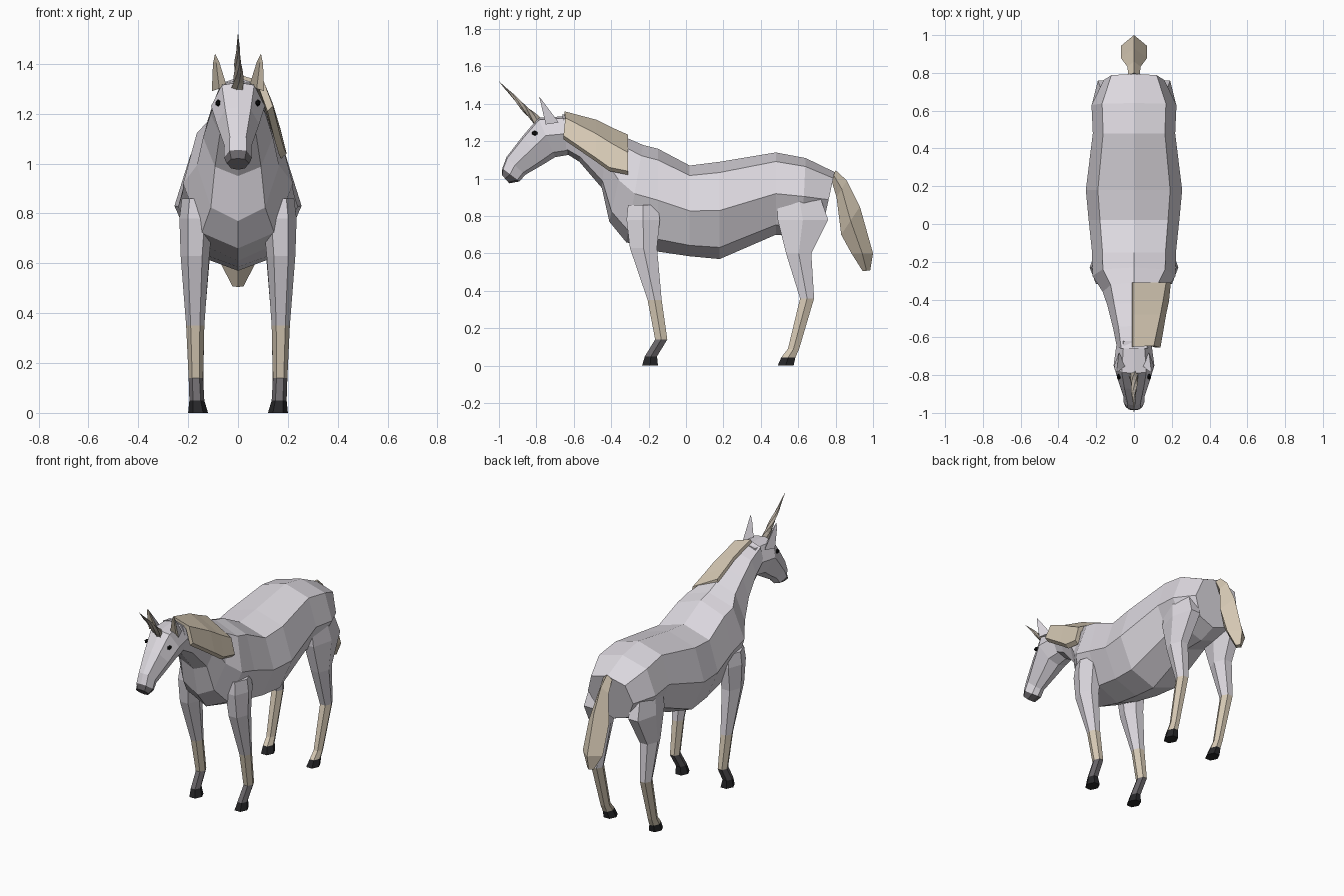
import bpy, bmesh, math
from mathutils import Vector

if "Cube" in bpy.data.objects:
    bpy.data.objects.remove(bpy.data.objects["Cube"])


def material(name, rgb):
    m = bpy.data.materials.new(name)
    m.diffuse_color = (*rgb, 1)
    m.use_nodes = True
    m.node_tree.nodes["Principled BSDF"].inputs["Base Color"].default_value = m.diffuse_color
    return m


COAT = material("pale lavender coat", (0.72, 0.69, 0.74))
HAIR = material("beige hair", (0.69, 0.60, 0.47))
GREY = material("dark grey skin", (0.15, 0.14, 0.15))
HOOF = material("black hoof", (0.02, 0.02, 0.022))
EYE = material("black eye", (0.004, 0.004, 0.004))
HORN = material("horn brown", (0.42, 0.37, 0.31))


def finish(name, bm, mats):
    bmesh.ops.recalc_face_normals(bm, faces=bm.faces)
    me = bpy.data.meshes.new(name)
    bm.to_mesh(me)
    bm.free()
    for m in mats:
        me.materials.append(m)
    ob = bpy.data.objects.new(name, me)
    bpy.context.collection.objects.link(ob)
    return ob


def loft(name, rings, mats, seg_mat=None):
    """Skin a list of closed rings; seg_mat gives a material index per segment."""
    bm = bmesh.new()
    vs = [[bm.verts.new(p) for p in r] for r in rings]
    n = len(rings[0])
    for i in range(len(vs) - 1):
        for k in range(n):
            a, b = vs[i], vs[i + 1]
            f = bm.faces.new((a[k], a[(k + 1) % n], b[(k + 1) % n], b[k]))
            f.material_index = seg_mat[i] if seg_mat else 0
    bm.faces.new(vs[0]).material_index = seg_mat[0] if seg_mat else 0
    bm.faces.new(vs[-1]).material_index = seg_mat[-1] if seg_mat else 0
    return finish(name, bm, mats)


def ring(sec, shape):
    """Symmetric section between a top and a bottom point; shape = (fraction, width)."""
    yt, zt, yb, zb, w = sec
    half = [(s * w, yt + (yb - yt) * t, zt + (zb - zt) * t) for t, s in shape]
    return half + [(-x, y, z) for x, y, z in reversed(half) if x > 0]


# Torso and neck: top y, z, bottom y, z, half width
body_shape = [(0, 0), (.11, .75), (.5, 1), (.88, .66), (1, 0)]
torso = [(.795, 1.035, .73, .74, .16), (.64, 1.11, .62, .70, .225),
         (.48, 1.14, .48, .70, .218), (.18, 1.09, .18, .57, .255),
         (.02, 1.07, .02, .585, .24), (-.15, 1.16, -.15, .61, .222),
         (-.23, 1.18, -.32, .66, .22), (-.31, 1.215, -.41, .77, .165),
         (-.42, 1.26, -.45, .95, .14), (-.54, 1.31, -.57, 1.09, .11),
         (-.66, 1.345, -.65, 1.14, .09)]
loft("body", [ring(s, body_shape) for s in torso], [COAT])

# Head with a dark muzzle
head_shape = [(0, 0), (.05, .6), (.45, 1), (.88, .6), (1, 0)]
head = [(-.62, 1.335, -.61, 1.13, .09), (-.79, 1.325, -.70, 1.115, .108),
        (-.875, 1.225, -.765, 1.075, .085), (-.96, 1.115, -.86, 1.02, .055),
        (-.982, 1.055, -.89, .985, .056), (-.985, 1.02, -.945, .975, .045)]
loft("head", [ring(s, head_shape) for s in head], [COAT, GREY], [0, 0, 0, 0, 1])

# Tail
tail = [(.80, 1.045, .775, 1.0, .03), (.86, .99, .805, .90, .035),
        (.93, .85, .83, .70, .07), (1.0, .60, .885, .60, .07),
        (.985, .51, .945, .505, .022)]
loft("tail", [ring(s, [(0, 0), (.5, 1), (1, 0)]) for s in tail], [HAIR])

# Legs: z, front y, back y, inner x, outer x
front = [(.86, -.31, -.15, .10, .225), (.78, -.318, -.14, .10, .235),
         (.63, -.30, -.155, .115, .23), (.35, -.205, -.13, .135, .208),
         (.14, -.165, -.10, .14, .198), (.05, -.22, -.155, .135, .195),
         (0, -.235, -.15, .12, .20)]
hind = [(.95, .49, .70, .08, .20), (.78, .49, .76, .09, .225),
        (.60, .535, .67, .115, .222), (.36, .61, .685, .135, .208),
        (.09, .545, .605, .14, .195), (.045, .51, .585, .135, .195),
        (0, .49, .575, .12, .20)]


def leg_ring(sec, side):
    z, yf, yb, xi, xo = sec
    c, w, ym = (xi + xo) / 2, (xo - xi) / 2, (yf + yb) / 2
    pts = [(-.5, yf), (.5, yf), (1, ym), (.5, yb), (-.5, yb), (-1, ym)]
    return [(side * (c + w * a), y, z) for a, y in pts]


for side, word in ((1, "right"), (-1, "left")):
    loft(f"{word}_front_leg", [leg_ring(s, side) for s in front],
         [COAT, HAIR, GREY, HOOF], [0, 0, 0, 1, 2, 3])
    loft(f"{word}_hind_leg", [leg_ring(s, side) for s in hind],
         [COAT, HAIR, GREY, HOOF], [0, 0, 0, 1, 1, 3])

    # Ear: four-sided spike, beige on the front faces
    bm = bmesh.new()
    tip = bm.verts.new((side * .092, -.785, 1.44))
    base = [bm.verts.new((side * x, y, z)) for x, y, z in
            ((.045, -.75, 1.31), (.075, -.735, 1.30), (.105, -.75, 1.29), (.08, -.68, 1.30))]
    low = [bm.verts.new(v.co + (tip.co - v.co) * .75 + Vector((side * d, 0, 0)))
           for v, d in zip(base, (-.005, 0, .005, 0))]
    for k in range(4):
        j = (k + 1) % 4
        for vs in ((base[k], base[j], low[j], low[k]), (low[k], low[j], tip)):
            bm.faces.new(vs).material_index = 1 if k < 2 else 0
    bm.faces.new(base)
    finish(f"{word}_ear", bm, [COAT, HAIR])

    # Eye
    bm = bmesh.new()
    bmesh.ops.create_icosphere(bm, subdivisions=1, radius=1)
    for v in bm.verts:
        v.co = (side * .08 + v.co.x * .012, -.808 + v.co.y * .017, 1.243 + v.co.z * .014)
    finish(f"{word}_eye", bm, [EYE])

# Spiral horn: twisted, ridged rings tapering to the tip
start, end = Vector((0, -.785, 1.295)), Vector((0, -1.0, 1.52))
axis = (end - start).normalized()
u = Vector((1, 0, 0))
v = axis.cross(u)
rings = []
for i in range(13):
    t = i / 12
    r = .028 * (1 - t) + .0008
    pts = []
    for k in range(6):
        a = k * math.tau / 6 + t * 4
        rr = r * (1.0 if k % 2 else .8)
        pts.append(start.lerp(end, t) + (u * math.cos(a) + v * math.sin(a)) * rr)
    rings.append(pts)
loft("horn", rings, [HORN])

# Mane: slab folded over the right side of the neck
rows = [[(-.005, -.65, 1.36), (.105, -.645, 1.325), (.14, -.655, 1.23)],
        [(-.005, -.48, 1.315), (.14, -.48, 1.24), (.17, -.48, 1.11)],
        [(-.005, -.40, 1.275), (.155, -.40, 1.19), (.185, -.41, 1.06)],
        [(-.005, -.31, 1.235), (.17, -.31, 1.14), (.195, -.31, 1.04)]]
bm = bmesh.new()
g = [[bm.verts.new(p) for p in r] for r in rows]
g2 = [[bm.verts.new((max(p[0] - .022, -.01), p[1], p[2] - .02)) for p in r] for r in rows]
for i in range(3):
    for j in range(2):
        for m in (g, g2):
            bm.faces.new((m[i][j], m[i][j + 1], m[i + 1][j + 1], m[i + 1][j]))
    for j in (0, 2):
        bm.faces.new((g[i][j], g[i + 1][j], g2[i + 1][j], g2[i][j]))
for i in (0, 3):
    for j in range(2):
        bm.faces.new((g[i][j], g[i][j + 1], g2[i][j + 1], g2[i][j]))
finish("mane", bm, [HAIR])
